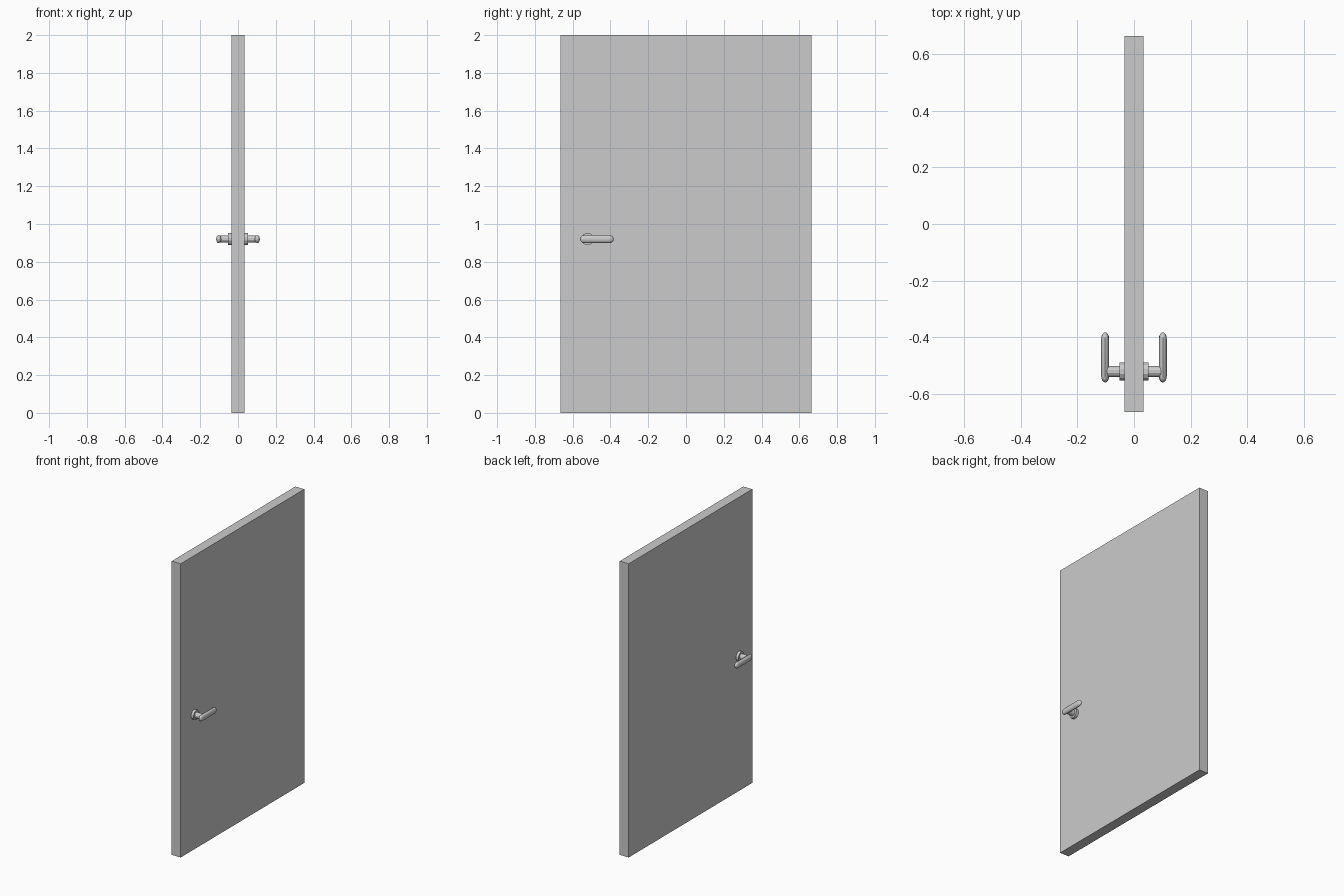
import bpy, bmesh, math
from mathutils import Matrix

if "Cube" in bpy.data.objects:
    bpy.data.objects.remove(bpy.data.objects["Cube"])

HY, HZ = -0.521, 0.92          # handle axis


def finish(name, bm, smooth=False):
    bmesh.ops.recalc_face_normals(bm, faces=bm.faces)
    me = bpy.data.meshes.new(name)
    bm.to_mesh(me)
    bm.free()
    ob = bpy.data.objects.new(name, me)
    bpy.context.collection.objects.link(ob)
    if smooth:
        bpy.context.view_layer.objects.active = ob
        ob.select_set(True)
        bpy.ops.object.shade_smooth_by_angle(angle=math.radians(40))
        ob.select_set(False)
    return ob


def disc(name, x0, x1, r, sides):
    # cylinder along x
    bm = bmesh.new()
    m = (Matrix.Translation(((x0 + x1) / 2, HY, HZ))
         @ Matrix.Rotation(math.pi / 2, 4, 'Y')
         @ Matrix.Rotation(math.pi / sides, 4, 'Z'))
    bmesh.ops.create_cone(bm, cap_ends=True, segments=sides, radius1=r,
                          radius2=r, depth=abs(x1 - x0), matrix=m)
    return finish(name, bm)


def lever(name, x, y0, y1):
    # flattened capsule along y
    bm = bmesh.new()
    bmesh.ops.create_uvsphere(bm, u_segments=12, v_segments=8, radius=1,
                              matrix=Matrix.Rotation(math.pi / 2, 4, 'X'))
    mid = [e for e in bm.edges if all(abs(v.co.y) < 1e-4 for v in e.verts)]
    # split the equator so the ends can be pulled apart
    bmesh.ops.split_edges(bm, edges=mid)
    for v in bm.verts:
        side = sum(f.calc_center_median().y for f in v.link_faces)
        v.co.x = x + v.co.x * 0.0138
        v.co.z = HZ + v.co.z * 0.0215
        v.tag = side > 0
    for v in bm.verts:
        v.co.y = (y1 - 0.0215 if v.tag else y0 + 0.0215) + v.co.y * 0.0215
    bmesh.ops.bridge_loops(bm, edges=[e for e in bm.edges if e.is_boundary])
    return finish(name, bm, True)


# Door slab
bm = bmesh.new()
bmesh.ops.create_cube(bm, size=1, matrix=Matrix.Translation((0, 0, 1))
                      @ Matrix.Diagonal((0.068, 1.33, 2, 1)))
finish("door_slab", bm)

# Handle set on each face
for s, tag in ((1, "right"), (-1, "left")):
    disc(f"rosette_{tag}", s * 0.03, s * 0.052, 0.033, 12)
    disc(f"spindle_{tag}", s * 0.05, s * 0.1, 0.0195, 12)
    lever(f"lever_{tag}", s * 0.102, -0.56, -0.383)
